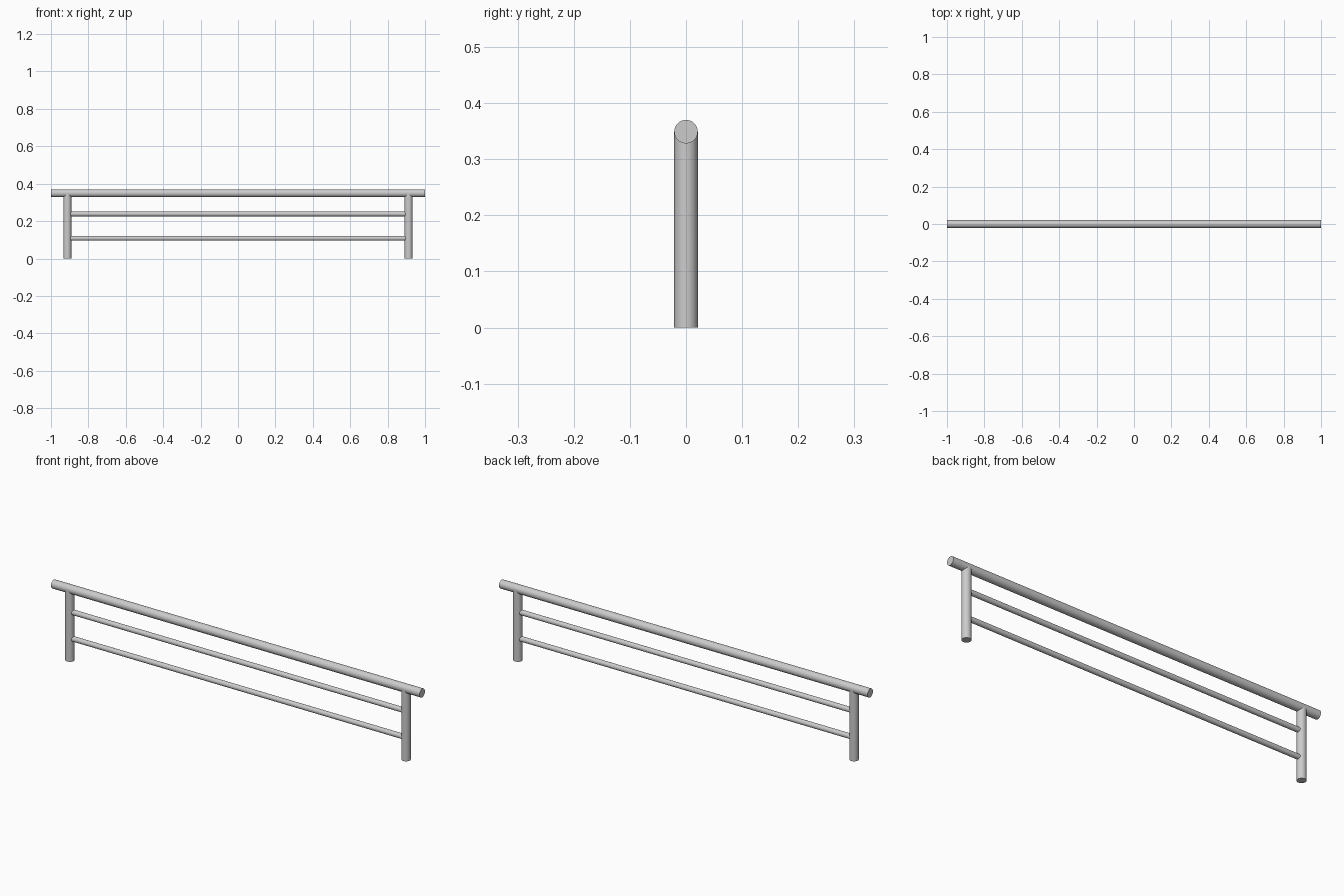
import bpy, bmesh, math
from mathutils import Vector

if "Cube" in bpy.data.objects:
    bpy.data.objects.remove(bpy.data.objects["Cube"])

R = 0.021          # handrail and post radius
r = 0.0125         # infill bar radius
RAIL_Z = 0.349
POST_X = 0.912
SIDES = 48


def tube(name, start, end, radius, cope_start=False, cope_end=False):
    """Round bar along x or z; coped ends are saddle-cut to fit a tube of radius R."""
    start, end = Vector(start), Vector(end)
    axis = (end - start).normalized()
    side = Vector((0, 1, 0))
    up = axis.cross(side)
    bm = bmesh.new()
    rings = []
    for centre, coped, inward in ((start, cope_start, 1), (end, cope_end, -1)):
        ring = []
        for i in range(SIDES):
            a = 2 * math.pi * i / SIDES
            p = centre + radius * (math.cos(a) * side + math.sin(a) * up)
            if coped:
                p += axis * inward * math.sqrt(max(R * R - p.y ** 2, 0)) * 0.98
            ring.append(bm.verts.new(p))
        rings.append(ring)
        bm.faces.new(ring)
    for i in range(SIDES):
        j = (i + 1) % SIDES
        bm.faces.new((rings[0][i], rings[0][j], rings[1][j], rings[1][i]))
    bmesh.ops.recalc_face_normals(bm, faces=bm.faces[:])
    mesh = bpy.data.meshes.new(name)
    bm.to_mesh(mesh)
    bm.free()
    obj = bpy.data.objects.new(name, mesh)
    bpy.context.collection.objects.link(obj)
    bpy.ops.object.select_all(action='DESELECT')
    obj.select_set(True)
    bpy.context.view_layer.objects.active = obj
    bpy.ops.object.shade_smooth_by_angle(angle=math.radians(30))
    return obj


# Handrail across the top
tube("handrail", (-1, 0, RAIL_Z), (1, 0, RAIL_Z), R)

# Posts, saddle-cut under the handrail
for label, s in (("left", -1), ("right", 1)):
    tube(label + "_post", (s * POST_X, 0, 0), (s * POST_X, 0, RAIL_Z), R, cope_end=True)

# Thin infill bars between the posts
for label, z in (("lower", 0.108), ("upper", 0.238)):
    tube(label + "_bar", (-POST_X, 0, z), (POST_X, 0, z), r, True, True)
